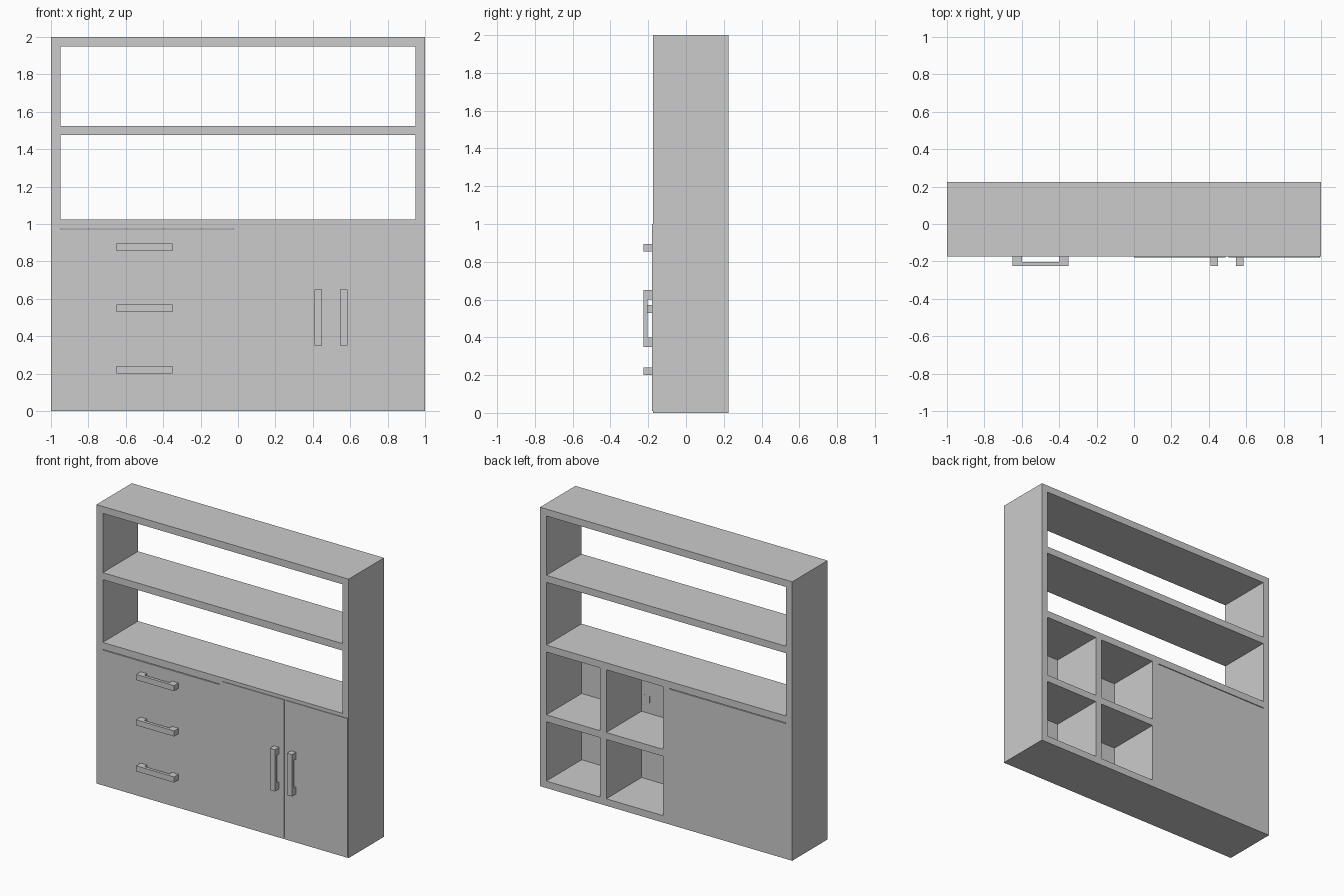
import bpy
import bmesh
from mathutils import Matrix, Vector

if "Cube" in bpy.data.objects:
    bpy.data.objects.remove(bpy.data.objects["Cube"])

FRONT, BACK = -0.175, 0.225   # cabinet depth


def boxes(name, specs):
    """One object made of boxes given as (x0, x1, y0, y1, z0, z1)."""
    bm = bmesh.new()
    for x0, x1, y0, y1, z0, z1 in specs:
        centre = Vector(((x0 + x1) / 2, (y0 + y1) / 2, (z0 + z1) / 2))
        size = Vector((x1 - x0, y1 - y0, z1 - z0))
        bmesh.ops.create_cube(
            bm, size=1,
            matrix=Matrix.Translation(centre) @ Matrix.Diagonal((*size, 1)))
    mesh = bpy.data.meshes.new(name)
    bm.to_mesh(mesh)
    bm.free()
    ob = bpy.data.objects.new(name, mesh)
    bpy.context.collection.objects.link(ob)
    return ob


def panel(name, x0, x1, z0, z1):
    """Full-depth board."""
    return boxes(name, [(x0, x1, FRONT, BACK, z0, z1)])


def handle(name, cx, cz, vertical):
    """U-shaped pull extruded from its outline."""
    h, post, w = 0.15, 0.05, 0.02
    outer, inner, root = -0.225, -0.203, -0.174
    outline = [(-h, root), (-h, outer), (h, outer), (h, root),
               (h - post, root), (h - post, inner),
               (post - h, inner), (post - h, root)]
    bm = bmesh.new()
    if vertical:
        verts = [bm.verts.new((cx - w, y, cz + t)) for t, y in outline]
        depth = (2 * w, 0, 0)
    else:
        verts = [bm.verts.new((cx + t, y, cz - w)) for t, y in outline]
        depth = (0, 0, 2 * w)
    face = bm.faces.new(verts)
    ext = bmesh.ops.extrude_face_region(bm, geom=[face], use_keep_orig=True)
    moved = [g for g in ext["geom"] if isinstance(g, bmesh.types.BMVert)]
    bmesh.ops.translate(bm, verts=moved, vec=depth)
    bmesh.ops.recalc_face_normals(bm, faces=bm.faces)
    mesh = bpy.data.meshes.new(name)
    bm.to_mesh(mesh)
    bm.free()
    bpy.context.collection.objects.link(bpy.data.objects.new(name, mesh))


# Outer frame
panel("left_side", -1, -0.95, 0, 2)
panel("right_side", 0.95, 1, 0, 2)
for name, z in (("bottom_board", 0), ("middle_board", 0.975),
                ("open_shelf", 1.475), ("top_board", 1.95)):
    panel(name, -0.95, 0.95, z, z + 0.05)

# Lower dividers and the shelves behind the doors
panel("centre_divider", -0.025, 0.025, 0.05, 0.975)
panel("door_divider", 0.475, 0.525, 0.05, 0.975)
panel("inner_shelf_left", 0.025, 0.475, 0.475, 0.525)
panel("inner_shelf_right", 0.525, 0.95, 0.475, 0.525)

# Three stacked drawers with a thin gap above
levels = (0.05, 0.32, 0.645, 0.97)
for i, hz in enumerate((0.22, 0.55, 0.875)):
    panel(f"drawer_{i + 1}", -0.95, -0.025, levels[i], levels[i + 1])
    handle(f"drawer_handle_{i + 1}", -0.5, hz, False)

# Thin doors lying on the front
for side, x0, x1, hx in (("left", 0, 0.49, 0.43), ("right", 0.505, 0.995, 0.565)):
    boxes(f"{side}_door", [(x0, x1, -0.18, -0.175, 0.01, 1.0)])
    handle(f"{side}_door_handle", hx, 0.5, True)
